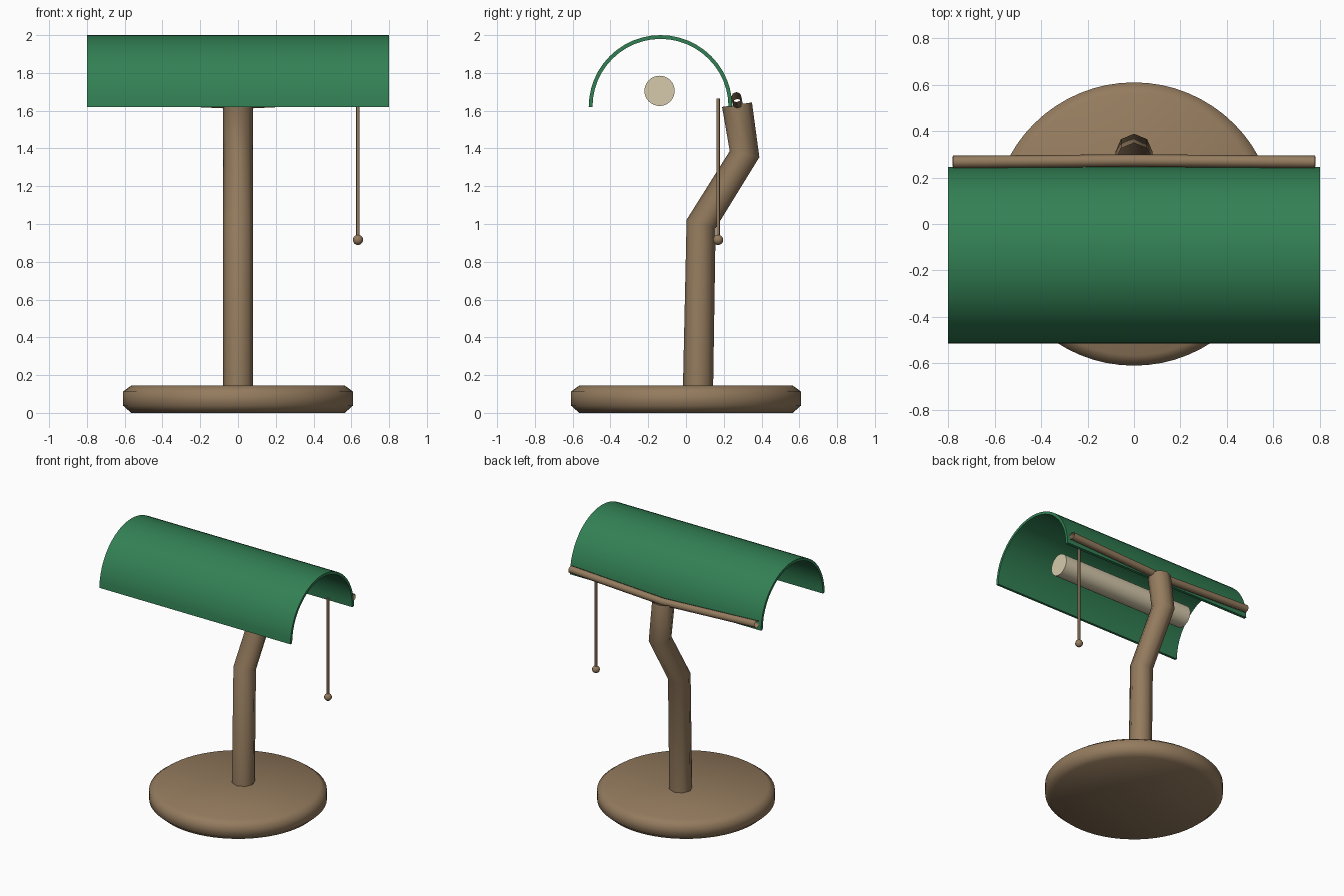
import bpy, bmesh, math
from mathutils import Matrix

if "Cube" in bpy.data.objects:
    bpy.data.objects.remove(bpy.data.objects["Cube"])


def material(name, r, g, b):
    lin = [(c / 255 / 12.92) if c < 11 else ((c / 255 + 0.055) / 1.055) ** 2.4 for c in (r, g, b)]
    m = bpy.data.materials.new(name)
    m.diffuse_color = (*lin, 1)
    m.use_nodes = True
    m.node_tree.nodes["Principled BSDF"].inputs["Base Color"].default_value = m.diffuse_color
    return m


BRASS = material("aged brass", 148, 123, 94)
GREEN = material("green enamel", 50, 128, 84)
CREAM = material("warm cream", 214, 202, 172)


def finish(obj, mat, angle=40):
    obj.data.materials.clear()
    obj.data.materials.append(mat)
    bpy.ops.object.select_all(action='DESELECT')
    obj.select_set(True)
    bpy.context.view_layer.objects.active = obj
    bpy.ops.object.shade_smooth_by_angle(angle=math.radians(angle))
    return obj


def from_bmesh(name, bm, mat, angle=40):
    bmesh.ops.recalc_face_normals(bm, faces=bm.faces)
    me = bpy.data.meshes.new(name)
    bm.to_mesh(me)
    bm.free()
    obj = bpy.data.objects.new(name, me)
    bpy.context.collection.objects.link(obj)
    return finish(obj, mat, angle)


def pipe(name, points, radius, mat):
    """Open eight-sided pipe swept along a bent path."""
    cu = bpy.data.curves.new(name, 'CURVE')
    cu.dimensions = '3D'
    cu.bevel_depth = radius
    cu.bevel_resolution = 2
    sp = cu.splines.new('POLY')
    sp.points.add(len(points) - 1)
    for p, co in zip(sp.points, points):
        p.co = (*co, 1)
    obj = bpy.data.objects.new(name, cu)
    bpy.context.collection.objects.link(obj)
    bpy.ops.object.select_all(action='DESELECT')
    obj.select_set(True)
    bpy.context.view_layer.objects.active = obj
    bpy.ops.object.convert(target='MESH')
    return finish(bpy.context.object, mat, 80)


def cylinder(name, radius, length, matrix, mat, sides=32):
    bm = bmesh.new()
    bmesh.ops.create_cone(bm, cap_ends=True, segments=sides, radius1=radius,
                          radius2=radius, depth=length, matrix=matrix)
    return from_bmesh(name, bm, mat)


# Round base: chamfered profile spun about z
bm = bmesh.new()
profile = [(0, 0), (0.565, 0), (0.61, 0.04), (0.61, 0.112), (0.565, 0.145), (0, 0.145)]
vs = [bm.verts.new((r, 0, z)) for r, z in profile]
es = [bm.edges.new(pair) for pair in zip(vs, vs[1:])]
bmesh.ops.spin(bm, geom=vs + es, cent=(0, 0, 0), axis=(0, 0, 1),
               angle=2 * math.pi, steps=64)
bmesh.ops.remove_doubles(bm, verts=bm.verts, dist=1e-4)
from_bmesh("base", bm, BRASS, 60)

# Bent stem and the crossbar it carries
pipe("stem", [(0, 0.063, 0.1), (0, 0.08, 1.0), (0, 0.31, 1.37), (0, 0.27, 1.632)], 0.08, BRASS)
pipe("crossbar", [(-0.78, 0.267, 1.672), (0, 0.273, 1.636), (0.78, 0.267, 1.672)], 0.027, BRASS)

# Half-round shade: arc extruded along x, then thickened inward
YC, ZC, R, HALF, STEPS = -0.135, 1.62, 0.38, 0.80, 24
bm = bmesh.new()
rows = []
for i in range(STEPS + 1):
    a = math.pi * i / STEPS
    y, z = YC + R * math.cos(a), ZC + R * math.sin(a)
    rows.append([bm.verts.new((x, y, z)) for x in (-HALF, HALF)])
for a, b in zip(rows, rows[1:]):
    bm.faces.new((a[0], a[1], b[1], b[0]))
for f in bm.faces:
    f.normal_update()
    c = f.calc_center_median()
    if f.normal.y * (c.y - YC) + f.normal.z * (c.z - ZC) < 0:
        f.normal_flip()
me = bpy.data.meshes.new("shade")
bm.to_mesh(me)
bm.free()
shade = bpy.data.objects.new("shade", me)
bpy.context.collection.objects.link(shade)
solid = shade.modifiers.new("thickness", 'SOLIDIFY')
solid.thickness = 0.02
solid.offset = -1
bpy.context.view_layer.objects.active = shade
bpy.ops.object.modifier_apply(modifier=solid.name)
finish(shade, GREEN)

# Tube bulb under the shade
cylinder("bulb", 0.08, 1.11,
         Matrix.Translation((0, -0.14, 1.705)) @ Matrix.Rotation(math.pi / 2, 4, 'Y'), CREAM)

# Pull cord with its bead
cylinder("pull_cord", 0.009, 0.75, Matrix.Translation((0.635, 0.17, 1.29)), BRASS, 12)
bm = bmesh.new()
bmesh.ops.create_uvsphere(bm, u_segments=16, v_segments=10, radius=0.027,
                          matrix=Matrix.Translation((0.635, 0.17, 0.916)))
from_bmesh("pull_bead", bm, BRASS)
